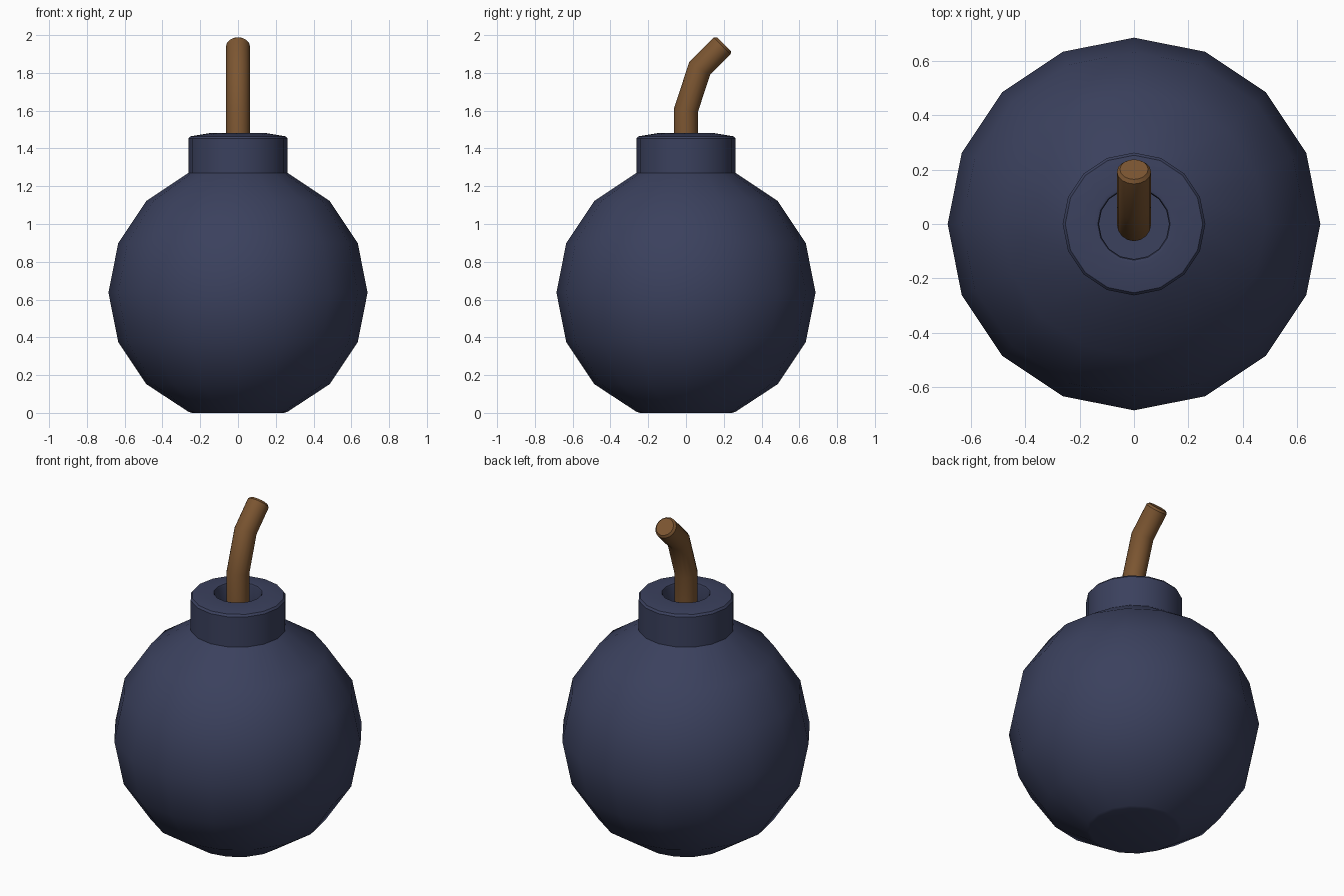
import bpy, bmesh, math
from mathutils import Vector

if "Cube" in bpy.data.objects:
    bpy.data.objects.remove(bpy.data.objects["Cube"])


def material(name, rgb):
    m = bpy.data.materials.new(name)
    m.diffuse_color = (*rgb, 1)
    m.use_nodes = True
    m.node_tree.nodes["Principled BSDF"].inputs["Base Color"].default_value = m.diffuse_color
    return m


navy = material("dark navy", (0.043, 0.052, 0.110))
brown = material("cord brown", (0.200, 0.092, 0.031))


def skin(name, rings, mat):
    """Join equal-sized rings of points into a capped tube."""
    bm = bmesh.new()
    vr = [[bm.verts.new(p) for p in ring] for ring in rings]
    n = len(vr[0])
    for a, b in zip(vr, vr[1:]):
        for i in range(n):
            j = (i + 1) % n
            bm.faces.new((a[i], a[j], b[j], b[i]))
    bm.faces.new(vr[0][::-1])
    bm.faces.new(vr[-1])
    bmesh.ops.recalc_face_normals(bm, faces=bm.faces)
    me = bpy.data.meshes.new(name)
    bm.to_mesh(me)
    bm.free()
    me.materials.append(mat)
    ob = bpy.data.objects.new(name, me)
    bpy.context.collection.objects.link(ob)
    bpy.context.view_layer.objects.active = ob
    ob.select_set(True)
    bpy.ops.object.shade_smooth_by_angle(angle=math.radians(30))
    ob.select_set(False)
    return ob


def lathe(name, profile, n, mat):
    ang = [2 * math.pi * i / n for i in range(n)]
    return skin(name, [[(r * math.cos(a), r * math.sin(a), z) for a in ang]
                       for r, z in profile], mat)


# Round body: 16-sided sphere with both ends cut flat
R, CZ = 0.686, 0.637
body = [(R * math.cos(math.radians(a)), CZ + R * math.sin(math.radians(a)))
        for a in (-67.5, -45, -22.5, 0, 22.5, 45, 67.5)]
body = [(0.245, 0.0), (0.2625, 0.006)] + body[1:]
lathe("body", body, 16, navy)

# Neck collar with a slightly raised inner rim and a fuse hole
lathe("neck", [(0.2625, 1.262), (0.2625, 1.452), (0.253, 1.464), (0.145, 1.482),
               (0.133, 1.479), (0.129, 1.468), (0.129, 1.36)], 16, navy)

# Bent fuse: mitred round tube along a path in the y-z plane
path = [Vector(p) for p in ((0, 0, 1.30), (0, 0, 1.603), (0, 0.072, 1.823),
                            (0, 0.192, 1.943), (0, 0.201, 1.952))]
radii = [0.063, 0.063, 0.063, 0.063, 0.052]
X = Vector((1, 0, 0))
rings = []
for k, p in enumerate(path):
    d_in = (p - path[max(k - 1, 0)]).normalized()
    d_out = (path[min(k + 1, len(path) - 1)] - p).normalized()
    t = (d_in + d_out).normalized()
    side = t.cross(X)
    ref = d_out if k == 0 else d_in
    stretch = 1 / max(0.5, ref.dot(t))
    rings.append([p + radii[k] * (math.cos(a) * X + math.sin(a) * stretch * side)
                  for a in (2 * math.pi * i / 16 for i in range(16))])
skin("fuse", rings, brown)
